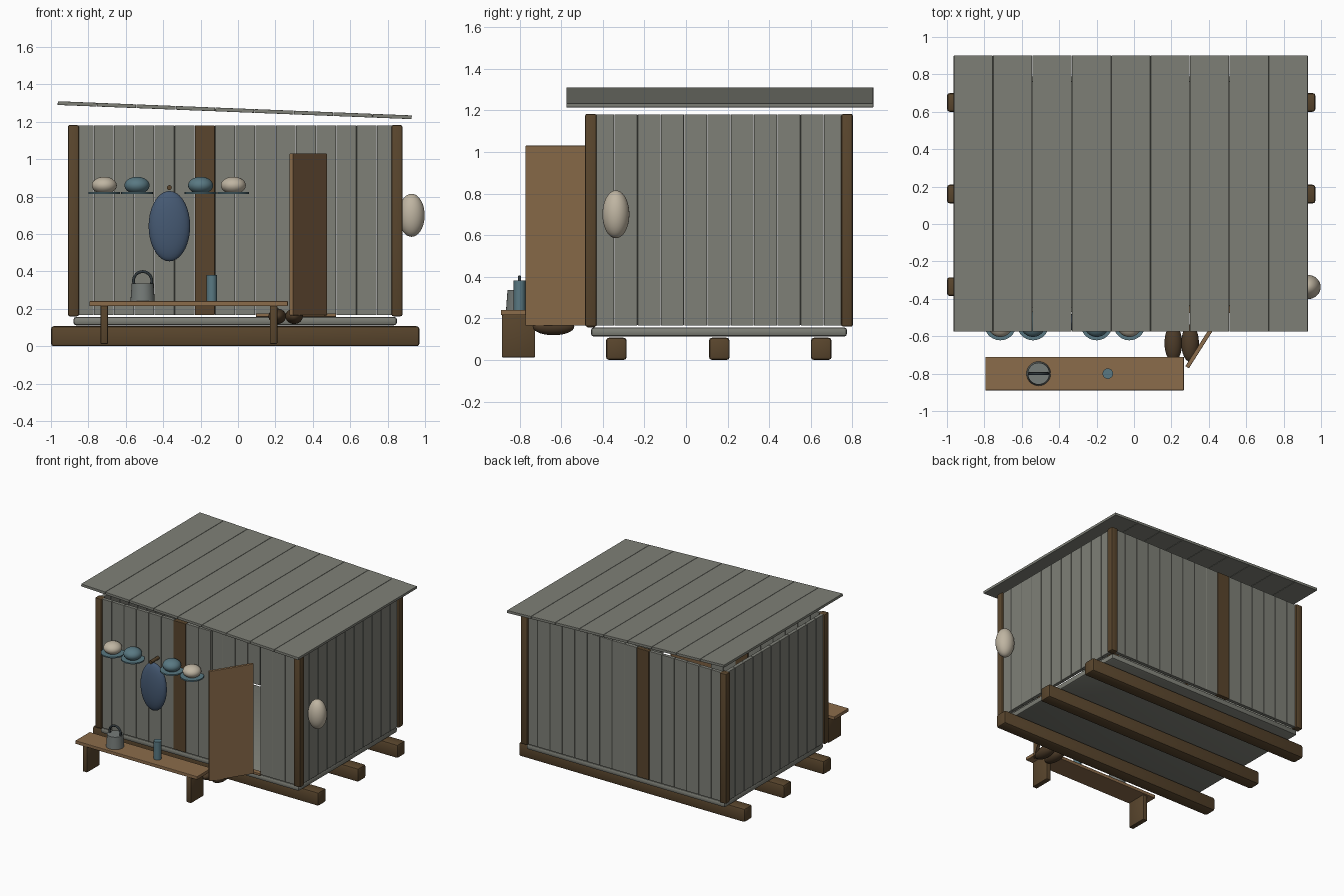
import bpy
import bmesh
from math import atan2, hypot, pi, radians
from mathutils import Matrix, Vector

cube = bpy.data.objects.get("Cube")
if cube:
    bpy.data.objects.remove(cube, do_unlink=True)


def material(name, rgb):
    m = bpy.data.materials.new(name)
    m.use_nodes = True
    m.diffuse_color = (*rgb, 1)
    bsdf = next(n for n in m.node_tree.nodes if n.type == 'BSDF_PRINCIPLED')
    bsdf.inputs["Base Color"].default_value = (*rgb, 1)
    bsdf.inputs["Roughness"].default_value = 0.8
    return m


GREY = material("weathered grey", (0.21, 0.215, 0.185))
DARK = material("dark timber", (0.10, 0.06, 0.026))
WOOD = material("light timber", (0.26, 0.15, 0.07))
CREAM = material("cream", (0.52, 0.46, 0.36))
TEAL = material("teal", (0.10, 0.19, 0.225))
NAVY = material("slate blue", (0.06, 0.10, 0.17))
METAL = material("tin", (0.18, 0.20, 0.19))
IRON = material("black iron", (0.03, 0.04, 0.045))
LEATHER = material("leather", (0.075, 0.045, 0.022))


def finish(name, bm, mat, smooth=False):
    mesh = bpy.data.meshes.new(name)
    bm.to_mesh(mesh)
    bm.free()
    mesh.materials.append(mat)
    obj = bpy.data.objects.new(name, mesh)
    bpy.context.collection.objects.link(obj)
    if smooth:
        bpy.ops.object.select_all(action='DESELECT')
        obj.select_set(True)
        bpy.context.view_layer.objects.active = obj
        bpy.ops.object.shade_smooth_by_angle(angle=radians(40))
    return obj


def boxes(name, spans, mat, bevel=0.0):
    """Boxes given as ((x0, x1), (y0, y1), (z0, z1)) in one object."""
    bm = bmesh.new()
    for span in spans:
        mid = Vector([(a + b) / 2 for a, b in span])
        size = Vector([b - a for a, b in span])
        bmesh.ops.create_cube(bm, size=1, matrix=Matrix.Translation(mid) @ Matrix.Diagonal(size).to_4x4())
    if bevel:
        bmesh.ops.bevel(bm, geom=bm.edges[:], offset=bevel, segments=2, profile=0.5, affect='EDGES')
    return finish(name, bm, mat, bevel > 0.005)


def ellipsoid(name, centre, radii, mat):
    bm = bmesh.new()
    bmesh.ops.create_uvsphere(bm, u_segments=32, v_segments=18, radius=1,
                              matrix=Matrix.Translation(centre) @ Matrix.Diagonal(radii).to_4x4())
    return finish(name, bm, mat, True)


def cylinder(name, centre, r1, r2, depth, mat, rot=Matrix()):
    bm = bmesh.new()
    bmesh.ops.create_cone(bm, cap_ends=True, segments=28, radius1=r1, radius2=r2, depth=depth,
                          matrix=Matrix.Translation(centre) @ rot)
    return finish(name, bm, mat, True)


# Skids and floor
boxes("skids", [((-1, 0.97), (y - 0.05, y + 0.05), (0, 0.107)) for y in (-0.335, 0.16, 0.65)], DARK, 0.015)
boxes("floor", [((-0.88, 0.85), (-0.457, 0.774), (0.112, 0.157))], GREY, 0.015)

# Plank walls
LEFT, RIGHT, FRONT, BACK = -0.88, 0.85, -0.457, 0.774
HEIGHT = (0.166, 1.18)
T = 0.014
GAP = 0.001
LONG, SHORT = 16, 11
STUD = 6
DOORWAY = range(9, 13)


def slots(a, b, count):
    step = (b - a) / count
    return [(a + i * step + GAP, a + (i + 1) * step - GAP) for i in range(count)]


long_slots = slots(LEFT, RIGHT, LONG)
for name, y, skipped in (("front_wall", FRONT, DOORWAY), ("back_wall", BACK, ())):
    boxes(name, [(s, (y - T, y + T), HEIGHT) for i, s in enumerate(long_slots)
                 if i != STUD and i not in skipped], GREY, 0.002)
    boxes(name + "_stud", [(long_slots[STUD], (y - T - 0.004, y + T + 0.004), HEIGHT)], DARK, 0.003)
for name, x in (("right_wall", LEFT), ("left_wall", RIGHT)):
    boxes(name, [((x - T, x + T), s, HEIGHT) for s in slots(FRONT, BACK, SHORT)], GREY, 0.002)
boxes("corner_posts", [((x - 0.029, x + 0.029), (y - 0.028, y + 0.028), (0.16, 1.183))
                       for x in (LEFT, RIGHT) for y in (FRONT, BACK)], DARK, 0.01)

# Sloping plank roof
roof = boxes("roof", [(s, (-0.738, 0.738), (-0.01, 0.01)) for s in slots(-0.948, 0.948, 9)], GREY, 0.002)
roof.location = (-0.0175, 0.1625, 1.262)
roof.rotation_euler.y = 0.04

# Open door and sill
hinge, tip = Vector((0.467, -0.478)), Vector((0.284, -0.766))
swing = tip - hinge
door = boxes("door", [((0, hypot(*swing)), (-0.011, 0.011), (0.165, 1.03))], WOOD, 0.003)
door.location = (hinge.x, hinge.y, 0)
door.rotation_euler.z = atan2(swing.y, swing.x)
boxes("door_sill", [((0.095, 0.525), (FRONT - 0.02, FRONT + 0.02), (0.157, 0.175))], WOOD, 0.003)

# Boots by the doorway
for side, x in (("right", 0.21), ("left", 0.30)):
    ellipsoid(side + "_boot", (x, -0.637, 0.16), (0.047, 0.1, 0.041), LEATHER)

# Bench
boxes("bench_seat", [((-0.795, 0.267), (-0.89, -0.71), (0.215, 0.241))], WOOD, 0.004)
boxes("bench_legs", [((x - 0.02, x + 0.02), (-0.885, -0.725), (0.012, 0.217)) for x in (-0.715, 0.19)], DARK, 0.006)

# Kettle and bottle on the bench
cylinder("kettle", (-0.51, -0.8, 0.288), 0.065, 0.058, 0.095, METAL)
curve = bpy.data.curves.new("kettle_handle", 'CURVE')
curve.dimensions = '3D'
curve.bevel_depth = 0.008
curve.bevel_resolution = 3
arc = curve.splines.new('POLY')
arc.points.add(20)
for i, p in enumerate(arc.points):
    d = Matrix.Rotation(-0.5 + (pi + 1) * i / 20, 3, 'Y') @ Vector((-0.049, 0, 0))
    p.co = (-0.51 + d.x, -0.8, 0.35 + d.z, 1)
curve.materials.append(IRON)
bpy.context.collection.objects.link(bpy.data.objects.new("kettle_handle", curve))
cylinder("bottle", (-0.14, -0.8, 0.311), 0.028, 0.028, 0.142, TEAL)

# Bowls on saucers along the front wall
for i, (x, mat) in enumerate(((-0.715, CREAM), (-0.54, TEAL), (-0.20, TEAL), (-0.025, CREAM))):
    ellipsoid(f"bowl_{i + 1}", (x, -0.537, 0.86), (0.067, 0.067, 0.046), mat)
    cylinder(f"saucer_{i + 1}", (x, -0.537, 0.819), 0.085, 0.085, 0.01, TEAL)

# Hanging bundle, its peg, and the side bundle
ellipsoid("hanging_bundle", (-0.367, -0.525, 0.642), (0.111, 0.045, 0.188), NAVY)
cylinder("peg", (-0.367, -0.515, 0.848), 0.013, 0.013, 0.1, DARK, Matrix.Rotation(pi / 2, 4, 'X'))
ellipsoid("side_bundle", (0.928, -0.337, 0.70), (0.07, 0.065, 0.115), CREAM)
